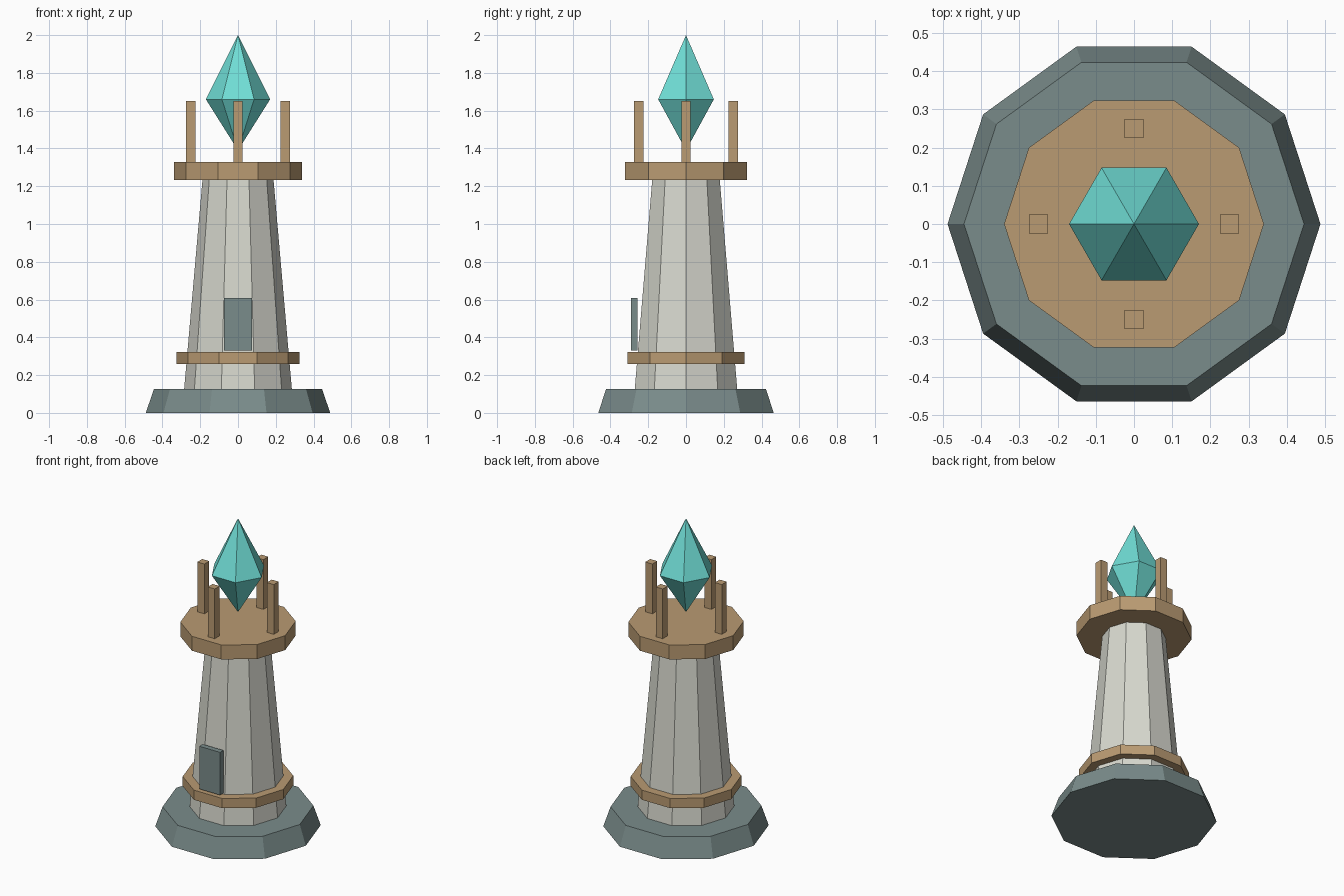
import bpy, bmesh, math

if "Cube" in bpy.data.objects:
    bpy.data.objects.remove(bpy.data.objects["Cube"])


def material(name, rgb):
    lin = [(c / 255 / 12.92) if c < 11 else ((c / 255 + 0.055) / 1.055) ** 2.4 for c in rgb]
    m = bpy.data.materials.new(name)
    m.diffuse_color = (*lin, 1)
    m.use_nodes = True
    m.node_tree.nodes["Principled BSDF"].inputs["Base Color"].default_value = m.diffuse_color
    return m


STONE = material("pale stone", (215, 216, 206))
SLATE = material("slate", (122, 140, 139))
WOOD = material("wood", (186, 155, 114))
CRYSTAL = material("turquoise crystal", (112, 222, 214))


def add_object(name, bm, mat):
    bmesh.ops.recalc_face_normals(bm, faces=bm.faces)
    mesh = bpy.data.meshes.new(name)
    bm.to_mesh(mesh)
    bm.free()
    mesh.materials.append(mat)
    obj = bpy.data.objects.new(name, mesh)
    bpy.context.collection.objects.link(obj)
    return obj


def lathe(name, profile, sides, mat):
    """Low-poly solid from (radius, z) pairs; radius 0 makes a point."""
    bm = bmesh.new()
    rings = []
    for r, z in profile:
        n = sides if r > 0 else 1
        rings.append([bm.verts.new((r * math.cos(2 * math.pi * i / sides),
                                    r * math.sin(2 * math.pi * i / sides), z)) for i in range(n)])
    for a, b in zip(rings, rings[1:]):
        for i in range(sides):
            j = (i + 1) % sides
            quad = [a[i % len(a)], a[j % len(a)], b[j % len(b)], b[i % len(b)]]
            bm.faces.new(list(dict.fromkeys(quad)))
    for ring in (rings[0], rings[-1]):
        if len(ring) > 1:
            bm.faces.new(ring)
    return add_object(name, bm, mat)


def box(name, lo, hi, mat):
    bm = bmesh.new()
    bmesh.ops.create_cube(bm, size=1)
    for v in bm.verts:
        v.co = [(lo[k] + hi[k]) / 2 + v.co[k] * (hi[k] - lo[k]) for k in range(3)]
    return add_object(name, bm, mat)


# Tower body, ten-sided
lathe("foundation", [(0.488, 0), (0.445, 0.127)], 10, SLATE)
lathe("tower", [(0.285, 0.127), (0.188, 1.235)], 10, STONE)
lathe("lower_band", [(0.326, 0.26), (0.326, 0.323)], 10, WOOD)
lathe("platform", [(0.34, 1.234), (0.34, 1.328)], 10, WOOD)

# Door plate on the front
box("door", (-0.075, -0.291, 0.33), (0.075, -0.256, 0.608), SLATE)

# Four posts around the crystal
for i, side in enumerate(("right", "back", "left", "front")):
    x, y = 0.25 * math.cos(i * math.pi / 2), 0.25 * math.sin(i * math.pi / 2)
    box(side + "_post", (x - 0.025, y - 0.025, 1.328), (x + 0.025, y + 0.025, 1.652), WOOD)

# Floating six-sided crystal
lathe("crystal", [(0, 1.39), (0.17, 1.66), (0, 2.0)], 6, CRYSTAL)
